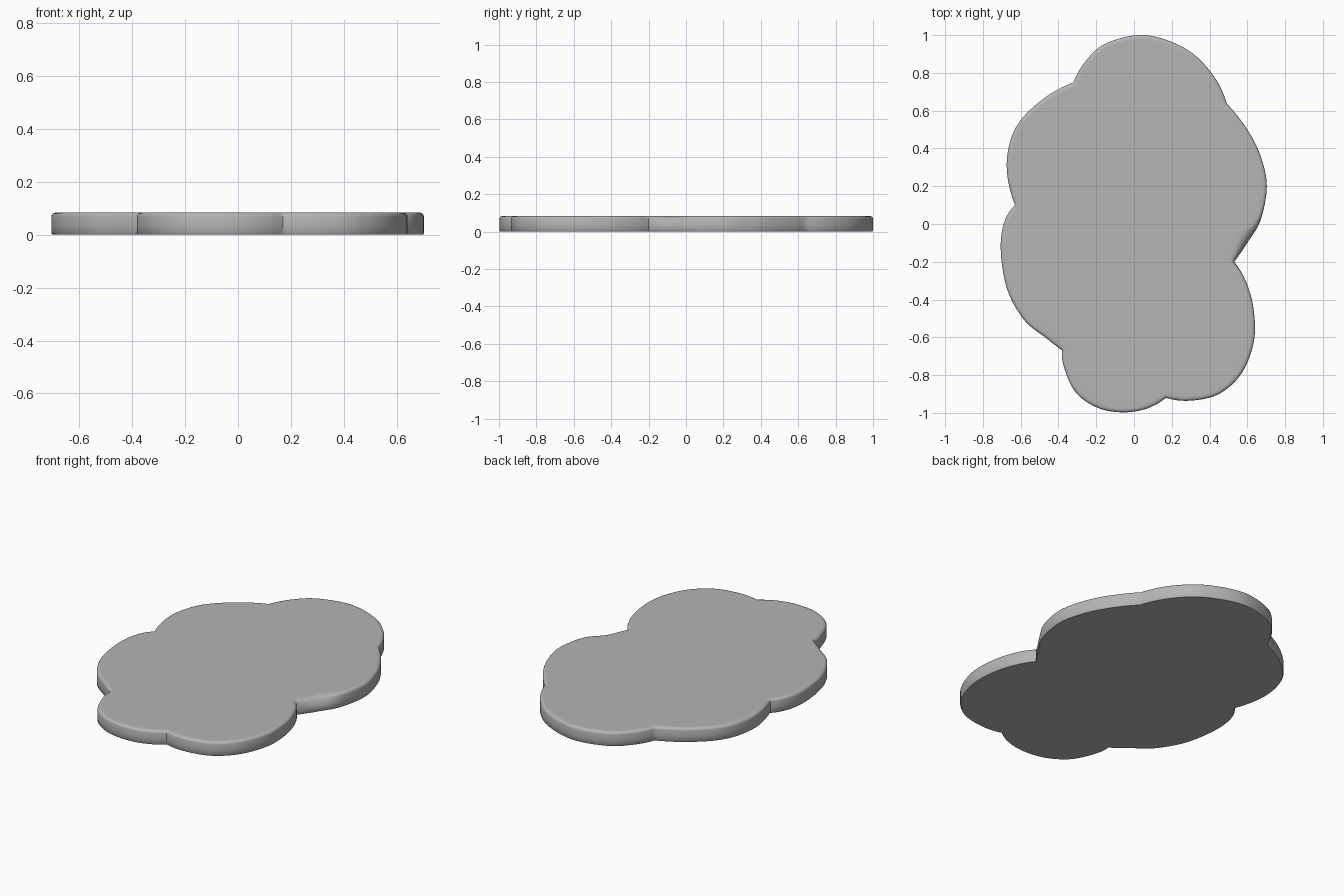
import bpy, bmesh, math
from mathutils import Vector

if "Cube" in bpy.data.objects:
    bpy.data.objects.remove(bpy.data.objects["Cube"])

# Lobes of the outline, counter-clockwise; each ends at the crease where the next starts
LOBES = [
    [(.49, .64), (.41, .80), (.27, .93), (.06, 1.0), (-.14, .96), (-.25, .87), (-.32, .75)],
    [(-.32, .75), (-.47, .67), (-.60, .55), (-.66, .42), (-.672, .27), (-.63, .10)],
    [(-.63, .10), (-.69, 0), (-.705, -.15), (-.67, -.35), (-.58, -.51), (-.47, -.60), (-.38, -.67)],
    [(-.38, -.67), (-.37, -.76), (-.31, -.89), (-.20, -.97), (-.07, -.997), (.06, -.98), (.17, -.92)],
    [(.17, -.92), (.30, -.935), (.45, -.90), (.57, -.79), (.635, -.62), (.633, -.45), (.595, -.31), (.53, -.20)],
    [(.53, -.20), (.60, -.10), (.67, .02), (.703, .20), (.67, .36), (.60, .50), (.49, .64)],
]
STEPS = 8
HEIGHT = 0.084


def smooth_lobe(pts):
    """Catmull-Rom curve through the points, leaving out the last one."""
    p = [Vector(q) for q in pts]
    p = [3 * p[0] - 3 * p[1] + p[2]] + p + [3 * p[-1] - 3 * p[-2] + p[-3]]
    out = []
    for a, b, c, d in zip(p, p[1:], p[2:], p[3:]):
        for i in range(STEPS):
            t = i / STEPS
            out.append(0.5 * (2 * b + (c - a) * t + (2 * a - 5 * b + 4 * c - d) * t * t
                              + (3 * b - a - 3 * c + d) * t ** 3))
    return out


outline = [q for lobe in LOBES for q in smooth_lobe(lobe)]
n = len(outline)
normals = []
for i in range(n):
    t = (outline[(i + 1) % n] - outline[i - 1]).normalized()
    normals.append(Vector((t.y, -t.x)))


def slope(q):
    """Worn, slanting patch of the rim on the right side."""
    return 0.03 * math.exp(-((q - Vector((.60, -.09))).length / .10) ** 2)


# Stone slab: rings of (inset, height, share of slanting patch)
RINGS = [(.004, 0, 0), (0, .005, 0), (0, .035, 0), (0, .069, .5), (.002, .075, .7),
         (.006, .080, .9), (.013, .083, 1.05), (.021, HEIGHT, 1.15), (.03, HEIGHT, 1.25)]
bm = bmesh.new()
rings = []
for inset, z, k in RINGS:
    rings.append([bm.verts.new((*(q - m * (inset + k * slope(q))), z))
                  for q, m in zip(outline, normals)])
for low, high in zip(rings, rings[1:]):
    for i in range(n):
        j = (i + 1) % n
        bm.faces.new((low[i], low[j], high[j], high[i]))
bm.faces.new(rings[-1])
bm.faces.new(rings[0][::-1])
bmesh.ops.recalc_face_normals(bm, faces=bm.faces)

mesh = bpy.data.meshes.new("stepping_stone")
bm.to_mesh(mesh)
bm.free()
stone = bpy.data.objects.new("stepping_stone", mesh)
bpy.context.collection.objects.link(stone)
bpy.context.view_layer.objects.active = stone
stone.select_set(True)
bpy.ops.object.shade_smooth_by_angle(angle=math.radians(50))

# Flat top and underside
for face in mesh.polygons:
    if len(face.vertices) > 4:
        face.use_smooth = False

# Dark grey stone colour
grey = bpy.data.materials.new("grey_stone")
grey.diffuse_color = (.46, .46, .46, 1)
grey.use_nodes = True
grey.node_tree.nodes["Principled BSDF"].inputs["Base Color"].default_value = grey.diffuse_color
mesh.materials.append(grey)
